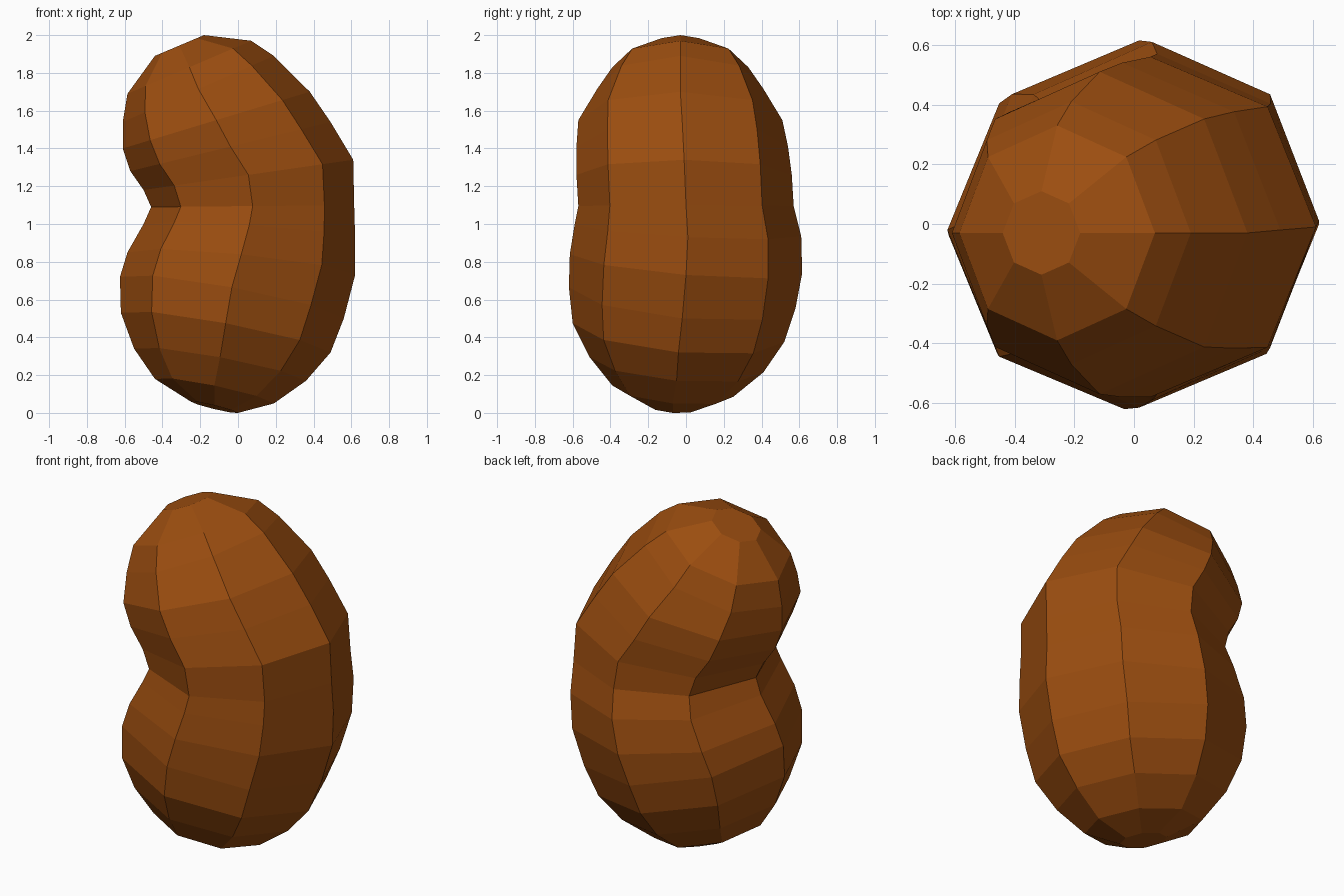
import bpy, bmesh, math

# Tilted octagonal slices of the bean, bottom to top:
# left x, left z, right x, right z, centre y, half depth, rise towards +y
SLICES = [
    (-0.25, 0.06, 0.00, 0.00, -0.07, 0.13, -0.01),
    (-0.44, 0.18, 0.19, 0.05, -0.07, 0.32, -0.03),
    (-0.55, 0.34, 0.36, 0.17, -0.05, 0.46, -0.04),
    (-0.62, 0.53, 0.49, 0.32, -0.04, 0.56, -0.05),
    (-0.625, 0.72, 0.56, 0.50, -0.02, 0.60, -0.055),
    (-0.585, 0.85, 0.62, 0.73, 0.00, 0.615, -0.05),
    (-0.50, 1.00, 0.62, 0.93, 0.01, 0.60, -0.03),
    (-0.46, 1.09, 0.615, 1.10, 0.00, 0.57, 0.00),
    (-0.50, 1.18, 0.61, 1.34, -0.01, 0.57, 0.00),
    (-0.57, 1.28, 0.49, 1.54, -0.02, 0.56, 0.00),
    (-0.61, 1.40, 0.38, 1.70, -0.03, 0.54, 0.00),
    (-0.61, 1.54, 0.19, 1.89, -0.03, 0.44, 0.00),
    (-0.585, 1.69, 0.07, 1.97, -0.03, 0.36, 0.00),
    (-0.44, 1.89, -0.18, 2.00, -0.03, 0.14, 0.00),
]
SIDES = 8

# Bean skin
bm = bmesh.new()
rings = []
for lx, lz, rx, rz, cy, w, rise in SLICES:
    ring = []
    for k in range(SIDES):
        a = 2 * math.pi * k / SIDES
        c, s = math.cos(a), math.sin(a)
        ring.append(bm.verts.new(((lx + rx) / 2 + (rx - lx) / 2 * c,
                                  cy + w * s,
                                  max(0, (lz + rz) / 2 + (rz - lz) / 2 * c + rise * s))))
    rings.append(ring)
for low, high in zip(rings, rings[1:]):
    for k in range(SIDES):
        n = (k + 1) % SIDES
        bm.faces.new((low[k], low[n], high[n], high[k]))

# End caps
bm.faces.new(rings[0][::-1])
bm.faces.new(rings[-1])
bmesh.ops.recalc_face_normals(bm, faces=bm.faces)

mesh = bpy.data.meshes.new("bean")
bm.to_mesh(mesh)
bm.free()
mat = bpy.data.materials.new("roasted brown")
mat.diffuse_color = (0.33, 0.075, 0.005, 1)
mesh.materials.append(mat)
bean = bpy.data.objects.new("bean", mesh)
bpy.context.collection.objects.link(bean)
